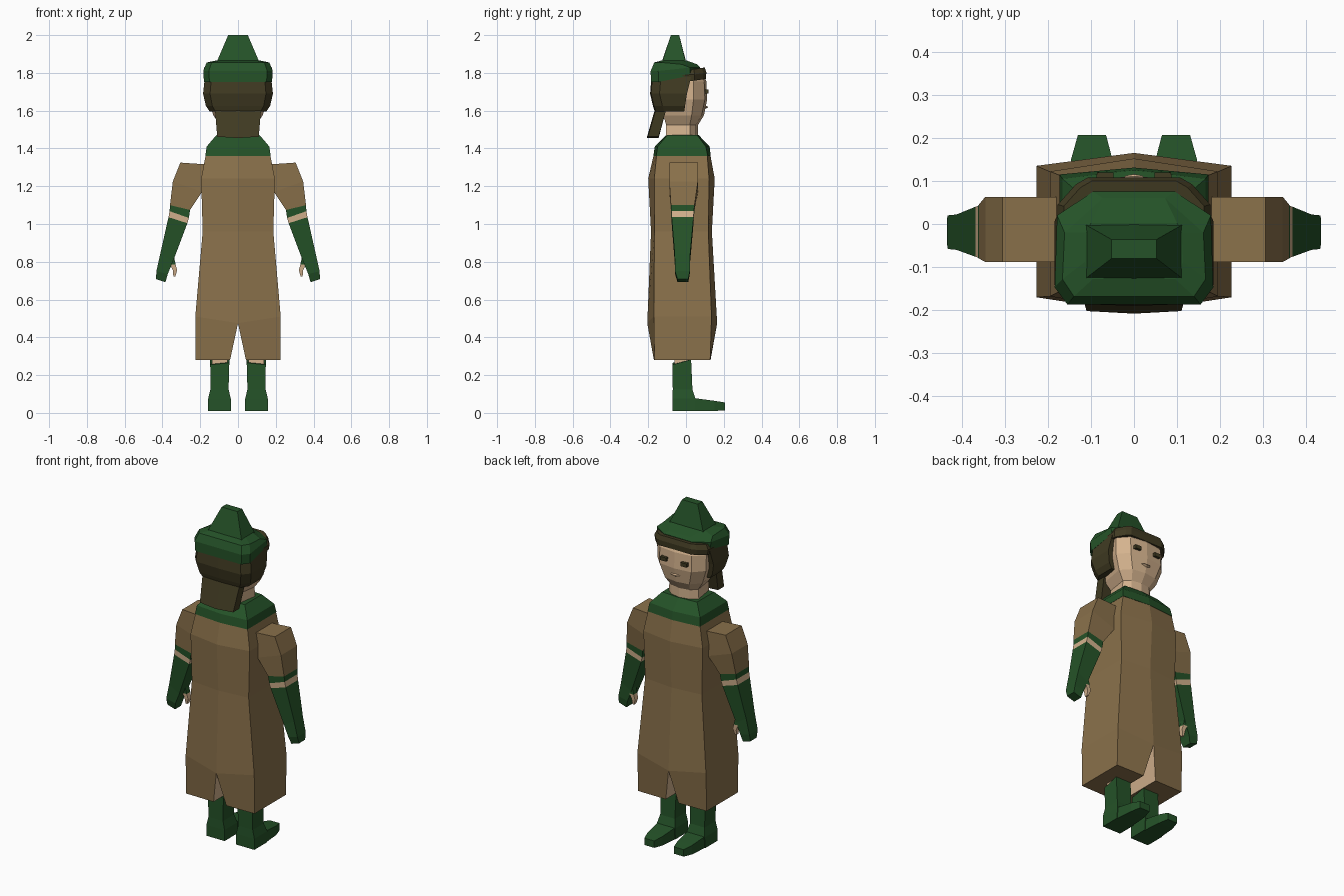
import bpy, bmesh


def material(name, rgb):
    m = bpy.data.materials.new(name)
    m.diffuse_color = (*rgb, 1)
    return m


GREEN = material("forest green", (0.018, 0.085, 0.021))
TAN = material("tunic tan", (0.255, 0.165, 0.070))
SKIN = material("skin", (0.660, 0.450, 0.270))
HAIR = material("dark hair", (0.052, 0.043, 0.016))


def loft(name, rings, bands, closed=True, wall=None):
    """Skin rings of points, cap the ends and mirror across x = 0.
    Open rings start and end on the middle plane."""
    mats = list(dict.fromkeys(bands + ([wall] if wall else [])))
    bm = bmesh.new()
    for s in (1, -1):
        vs = [[bm.verts.new((s * x, y, z)) for x, y, z in r] for r in rings]
        n = len(vs[0])
        for i, mat in enumerate(bands):
            for j in range(n):
                m = mat
                if j == n - 1 and not closed:
                    if i or not wall:
                        continue
                    m = wall
                k = (j + 1) % n
                f = bm.faces.new((vs[i][j], vs[i][k], vs[i + 1][k], vs[i + 1][j]))
                f.material_index = mats.index(m)
        bm.faces.new(vs[0]).material_index = mats.index(bands[0])
        bm.faces.new(vs[-1]).material_index = mats.index(bands[-1])
    bmesh.ops.remove_doubles(bm, verts=bm.verts, dist=0.0005)
    # drop the internal duplicate faces lying in the middle plane
    inner = [f for f in bm.faces if all(abs(v.co.x) < 1e-4 for v in f.verts)]
    bmesh.ops.delete(bm, geom=inner, context='FACES_ONLY')
    bmesh.ops.recalc_face_normals(bm, faces=bm.faces)
    me = bpy.data.meshes.new(name)
    bm.to_mesh(me)
    bm.free()
    for m in mats:
        me.materials.append(m)
    ob = bpy.data.objects.new(name, me)
    bpy.context.collection.objects.link(ob)
    return ob


def rect(x0, x1, y0, y1, z0, z1=None):
    """Four-sided ring; z0 is the height at x0, z1 at x1."""
    z1 = z0 if z1 is None else z1
    return [(x0, y0, z0), (x1, y0, z1), (x1, y1, z1), (x0, y1, z0)]


def half_body(z, w, yb, ybs, yfs, yf, x0=0, zc=None):
    """Right half of a six-sided torso ring."""
    zc = z if zc is None else zc
    return [(x0, yb, zc), (w, ybs, z), (w, yfs, z), (x0, yf, zc)]


# Long tunic with a split hem
loft("tunic", [
    half_body(0.28, 0.226, -0.17, -0.167, 0.128, 0.13, x0=0.042),
    half_body(0.51, 0.226, -0.205, -0.170, 0.135, 0.165, zc=0.475),
    half_body(0.96, 0.187, -0.185, -0.167, 0.118, 0.137),
    half_body(1.24, 0.195, -0.200, -0.168, 0.122, 0.152),
    half_body(1.37, 0.170, -0.170, -0.155, 0.112, 0.128)],
    [TAN] * 4, closed=False, wall=SKIN)

# Cowl collar
loft("collar", [
    half_body(1.36, 0.173, -0.173, -0.158, 0.115, 0.131),
    half_body(1.41, 0.166, -0.165, -0.150, 0.105, 0.125),
    half_body(1.47, 0.115, -0.105, -0.100, 0.060, 0.068)],
    [GREEN] * 2, closed=False)

# Arms: sleeve, cuff, bare stripe, glove
loft("arms", [
    rect(0.160, 0.305, -0.088, 0.063, 1.315, 1.325),
    rect(0.190, 0.345, -0.088, 0.063, 1.170, 1.225),
    rect(0.254, 0.360, -0.080, 0.045, 1.074, 1.100),
    rect(0.260, 0.362, -0.078, 0.042, 1.032, 1.068),
    rect(0.268, 0.368, -0.076, 0.040, 1.004, 1.036),
    rect(0.345, 0.412, -0.060, 0.022, 0.800, 0.840),
    rect(0.372, 0.432, -0.058, 0.020, 0.735, 0.750),
    rect(0.384, 0.434, -0.045, 0.012, 0.692, 0.708)],
    [TAN, TAN, GREEN, SKIN, GREEN, GREEN, GREEN])

# Thumbs poking out of the gloves
loft("thumbs", [
    rect(0.340, 0.375, -0.015, 0.020, 0.830),
    rect(0.330, 0.358, -0.012, 0.022, 0.785),
    rect(0.322, 0.345, -0.010, 0.020, 0.755),
    rect(0.332, 0.342, -0.004, 0.014, 0.722)],
    [GREEN, SKIN, SKIN])

# Legs and boots
loft("legs", [rect(0.055, 0.138, -0.062, 0.022, 0.20),
              rect(0.055, 0.138, -0.062, 0.022, 0.31)], [SKIN])
loft("boot_shafts", [
    rect(0.038, 0.158, -0.072, 0.045, 0.01),
    rect(0.038, 0.158, -0.072, 0.050, 0.075),
    rect(0.050, 0.146, -0.070, 0.034, 0.125),
    [(0.046, -0.072, 0.265), (0.147, -0.072, 0.255),
     (0.147, 0.027, 0.282), (0.046, 0.027, 0.282)]],
    [GREEN] * 3)


def toe_ring(y, x0, x1, z0, z1):
    return [(x0, y, z0), (x1, y, z0), (x1, y, z1), (x0, y, z1)]


loft("boot_toes", [
    toe_ring(0.030, 0.040, 0.156, 0.010, 0.080),
    toe_ring(0.150, 0.050, 0.146, 0.010, 0.064),
    toe_ring(0.207, 0.065, 0.130, 0.014, 0.055)], [GREEN] * 2)


def half_head(z, w, yb, ys, wf, yf):
    return [(0, yb, z), (w * 0.8, yb, z), (w, ys, z), (wf, yf - 0.012, z), (0, yf, z)]


# Neck and head
loft("head", [
    half_head(1.45, 0.100, -0.105, 0.020, 0.060, 0.064),
    half_head(1.525, 0.095, -0.105, 0.020, 0.060, 0.064),
    half_head(1.575, 0.130, -0.120, 0.030, 0.080, 0.095),
    half_head(1.660, 0.160, -0.140, 0.040, 0.105, 0.112),
    half_head(1.755, 0.162, -0.140, 0.040, 0.105, 0.108),
    half_head(1.810, 0.140, -0.130, 0.030, 0.090, 0.085)],
    [SKIN] * 5, closed=False)

# Eyes and lips
loft("eyes", [
    toe_ring(0.095, 0.046, 0.088, 1.692, 1.712),
    toe_ring(0.120, 0.048, 0.086, 1.690, 1.712)], [HAIR])
loft("mouth", [
    [(0, 0.095, 1.606), (0.035, 0.095, 1.620), (0, 0.095, 1.632)],
    [(0, 0.116, 1.616), (0.020, 0.112, 1.620), (0, 0.115, 1.622)]],
    [SKIN], closed=False)


def half_hair(z, w, yb, yf):
    return [(0, yb, z), (w * 0.8, yb + 0.005, z), (w, yb + 0.05, z), (w, yf, z), (0, yf, z)]


# Hair: shell at the back, hanging tail, fringe over the brow
loft("hair_shell", [
    half_hair(1.595, 0.150, -0.165, -0.010),
    half_hair(1.625, 0.170, -0.175, -0.005),
    half_hair(1.690, 0.185, -0.190, 0.005),
    half_hair(1.790, 0.174, -0.182, 0.030)],
    [HAIR] * 3, closed=False)
loft("hair_tail", [
    [(0, -0.208, 1.455), (0.110, -0.202, 1.462), (0.110, -0.145, 1.462), (0, -0.145, 1.455)],
    [(0, -0.165, 1.605), (0.122, -0.160, 1.605), (0.122, -0.105, 1.605), (0, -0.105, 1.605)]],
    [HAIR], closed=False)


def half_fringe(z, s):
    pts = [(0, -0.08), (0.177, -0.08), (0.177, 0.045), (0.135, 0.092), (0.107, 0.108), (0, 0.108)]
    return [(x * s, y * s, z + 0.15 * max(y, 0)) for x, y in pts]


loft("hair_fringe", [half_fringe(1.752, 0.97), half_fringe(1.785, 1.0),
                     half_fringe(1.812, 0.92)], [HAIR] * 2, closed=False)


def half_hat(zb, zf, yb, w, ys, wf, yf):
    """Right half of a hat ring, back height zb and front height zf."""
    return [(0, yb, zb), (w * 0.84, yb, zb), (w, yb + 0.04, zb),
            (w * 0.97, ys, zf), (wf, yf, zf), (0, yf, zf)]


# Hat: upturned brim and pointed crown
loft("hat", [
    half_hat(1.752, 1.785, -0.186, 0.180, 0.020, 0.090, 0.068),
    half_hat(1.810, 1.828, -0.187, 0.184, 0.020, 0.095, 0.075),
    half_hat(1.855, 1.845, -0.168, 0.166, -0.020, 0.072, 0.060),
    half_hat(1.866, 1.866, -0.128, 0.114, -0.020, 0.100, 0.002)],
    [GREEN] * 3, closed=False)
loft("hat_crown", [
    [(0, -0.128, 1.86), (0.112, -0.126, 1.86), (0.112, -0.002, 1.86), (0, 0.000, 1.86)],
    [(0, -0.080, 2.00), (0.052, -0.080, 2.00), (0.052, -0.036, 2.00), (0, -0.036, 2.00)]],
    [GREEN], closed=False)
